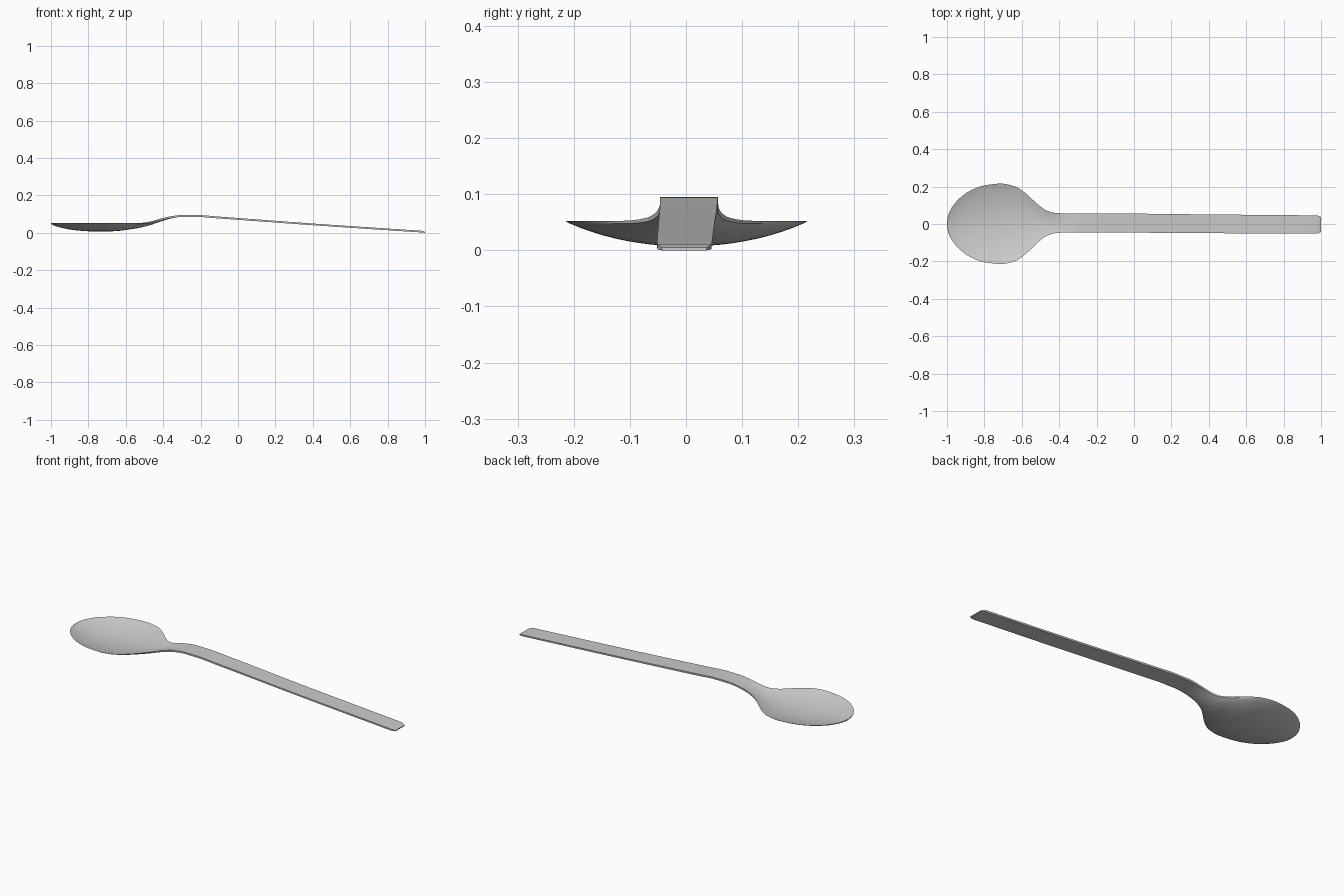
import bpy, bmesh

# Stations along the spoon: x, half width, sideways shift, rim top z,
# centre top z, edge thickness, centre thickness
STATIONS = [
    (-1.00, 0.004, 0.001, 0.052, 0.051, 0.003, 0.003),
    (-0.995, 0.040, 0.001, 0.052, 0.048, 0.003, 0.004),
    (-0.975, 0.085, 0.001, 0.052, 0.042, 0.003, 0.006),
    (-0.94, 0.129, 0.001, 0.052, 0.033, 0.003, 0.007),
    (-0.88, 0.175, 0.001, 0.052, 0.023, 0.003, 0.008),
    (-0.80, 0.205, 0.001, 0.052, 0.016, 0.003, 0.008),
    (-0.71, 0.215, 0.001, 0.052, 0.015, 0.003, 0.008),
    (-0.64, 0.201, 0.001, 0.052, 0.018, 0.003, 0.008),
    (-0.58, 0.163, 0.002, 0.052, 0.026, 0.004, 0.008),
    (-0.52, 0.107, 0.003, 0.053, 0.037, 0.005, 0.009),
    (-0.47, 0.069, 0.004, 0.060, 0.050, 0.007, 0.009),
    (-0.42, 0.054, 0.005, 0.074, 0.068, 0.009, 0.010),
    (-0.36, 0.051, 0.006, 0.088, 0.086, 0.010, 0.010),
    (-0.30, 0.051, 0.006, 0.095, 0.095, 0.010, 0.010),
    (-0.22, 0.051, 0.005, 0.095, 0.095, 0.010, 0.010),
    (-0.12, 0.051, 0.005, 0.088, 0.088, 0.010, 0.010),
    (0.40, 0.050, 0.001, 0.0495, 0.0495, 0.009, 0.009),
    (0.97, 0.049, -0.003, 0.0115, 0.0115, 0.009, 0.009),
]
# Bevelled end of the handle
END = [(0.983, 0.048, -0.003, 0.0105, 0.0105, 0.009, 0.009),
       (1.00, 0.040, -0.003, 0.005, 0.005, 0.005, 0.005)]


def spline(pts, steps):
    """Cubic through the stations, parameterised by x."""
    def slope(i, k):
        a, b = pts[max(i - 1, 0)], pts[min(i + 1, len(pts) - 1)]
        if 0 < i < len(pts) - 1:
            p = pts[i]
            h0, h1 = p[0] - a[0], b[0] - p[0]
            s0, s1 = (p[k] - a[k]) / h0, (b[k] - p[k]) / h1
            return 0 if s0 * s1 <= 0 else 2 * s0 * s1 / (s0 + s1)
        return (b[k] - a[k]) / (b[0] - a[0])

    out = []
    for i in range(len(pts) - 1):
        p, q = pts[i], pts[i + 1]
        h = q[0] - p[0]
        for s in range(steps):
            t = s / steps
            row = [p[0] + h * t]
            for k in range(1, len(p)):
                row.append((2*t**3 - 3*t*t + 1) * p[k] + (t**3 - 2*t*t + t) * h * slope(i, k)
                           + (3*t*t - 2*t**3) * q[k] + (t**3 - t*t) * h * slope(i + 1, k))
            out.append(row)
    return out + [pts[-1]]


def section(row, n=20):
    """Closed cross-section: top from left to right, underside back again."""
    x, w, shift, rim, mid, edge, thick = row
    top, under = [], []
    for i in range(n + 1):
        u = -1 + 2 * i / n
        z = mid + (rim - mid) * u * u
        t = thick + (edge - thick) * u ** 4
        top.append((x, shift + u * w, z))
        under.append((x, shift + u * w * 0.98, max(z - t, 0)))
    return top + under[::-1]


# Spoon: loft the sections and cap both ends
bm = bmesh.new()
rings = [[bm.verts.new(c) for c in section(r)] for r in spline(STATIONS, 4) + END]
for a, b in zip(rings, rings[1:]):
    for i in range(len(a)):
        j = (i + 1) % len(a)
        bm.faces.new((a[i], a[j], b[j], b[i]))
bm.faces.new(rings[0])
bm.faces.new(rings[-1])
bmesh.ops.recalc_face_normals(bm, faces=bm.faces)

mesh = bpy.data.meshes.new("spoon")
bm.to_mesh(mesh)
bm.free()
spoon = bpy.data.objects.new("spoon", mesh)
bpy.context.collection.objects.link(spoon)

# Smooth metal with crisp edges
bpy.context.view_layer.objects.active = spoon
spoon.select_set(True)
bpy.ops.object.shade_smooth_by_angle(angle=0.6)
